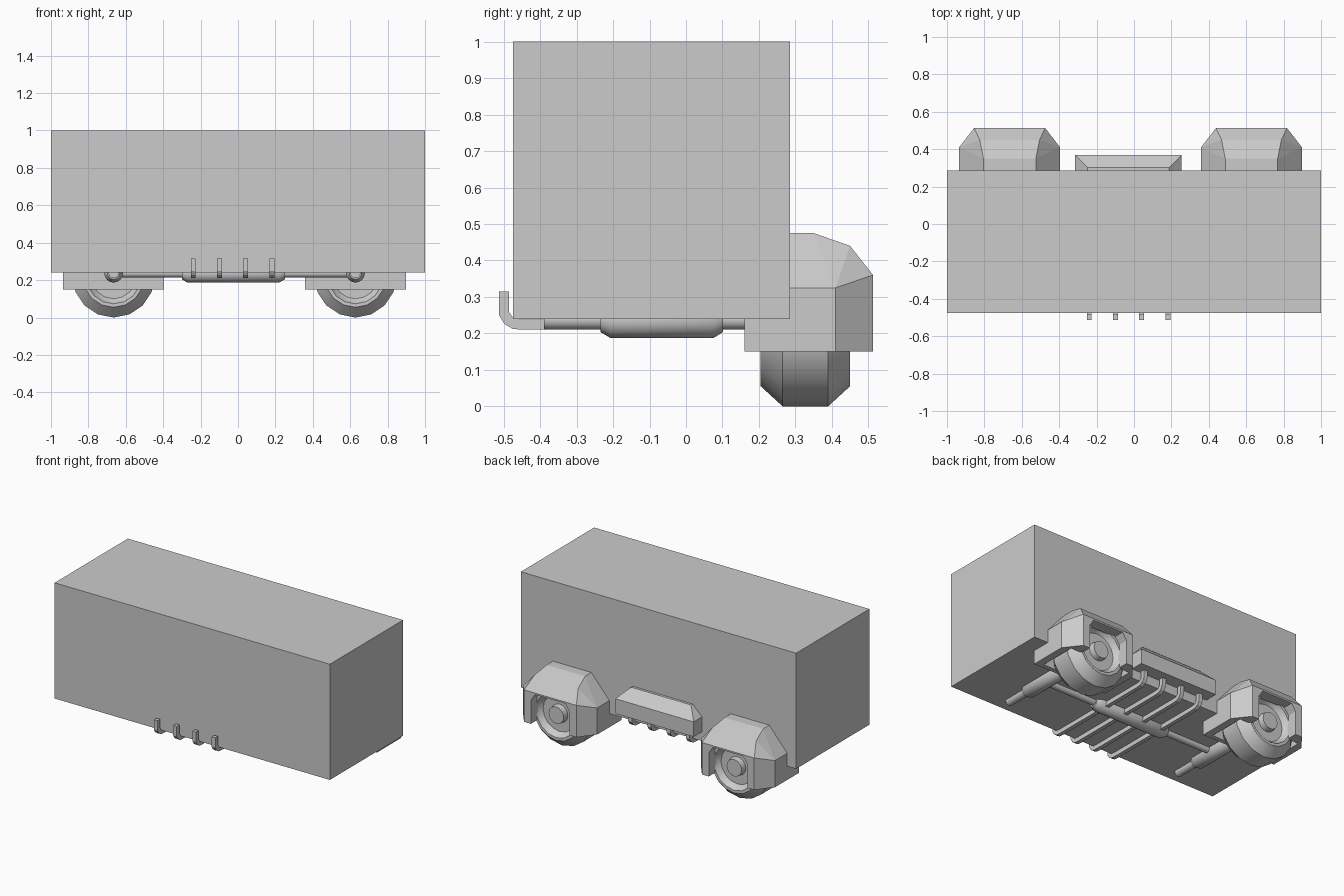
import bpy, bmesh, math
from mathutils import Matrix

if "Cube" in bpy.data.objects:
    bpy.data.objects.remove(bpy.data.objects["Cube"])

WHEELS = {"left": -0.665, "right": 0.628}


def finish(name, bm):
    bmesh.ops.recalc_face_normals(bm, faces=bm.faces)
    me = bpy.data.meshes.new(name)
    bm.to_mesh(me)
    bm.free()
    ob = bpy.data.objects.new(name, me)
    bpy.context.collection.objects.link(ob)
    return ob


def select(ob):
    bpy.ops.object.select_all(action='DESELECT')
    ob.select_set(True)
    bpy.context.view_layer.objects.active = ob


def smooth(ob):
    select(ob)
    bpy.ops.object.shade_smooth_by_angle(angle=math.radians(35))
    return ob


def hull(name, points):
    bm = bmesh.new()
    for p in points:
        bm.verts.new(p)
    bmesh.ops.convex_hull(bm, input=bm.verts)
    bmesh.ops.delete(bm, geom=[v for v in bm.verts if not v.link_faces], context='VERTS')
    bmesh.ops.dissolve_limit(bm, angle_limit=0.02, verts=bm.verts, edges=bm.edges)
    return finish(name, bm)


def lathe(name, profile, axis, centre, sides=16):
    """Revolve (position, radius) pairs around the x or y axis."""
    bm = bmesh.new()
    rings = []
    for t, r in profile:
        ring = []
        for i in range(sides):
            a = 2 * math.pi * i / sides
            u, w = r * math.cos(a), r * math.sin(a)
            ring.append(bm.verts.new((t, u, w) if axis == 'x' else (u, t, w)))
        rings.append(ring)
    for a, b in zip(rings, rings[1:]):
        for i in range(sides):
            j = (i + 1) % sides
            bm.faces.new((a[i], a[j], b[j], b[i]))
    bm.faces.new(rings[0])
    bm.faces.new(rings[-1])
    bmesh.ops.translate(bm, verts=bm.verts, vec=centre)
    return smooth(finish(name, bm))


def cut(ob, cutter):
    cutter.hide_render = True
    mod = ob.modifiers.new("cut", 'BOOLEAN')
    mod.operation = 'DIFFERENCE'
    mod.solver = 'EXACT'
    mod.object = cutter
    select(ob)
    bpy.ops.object.modifier_apply(modifier=mod.name)
    bpy.data.objects.remove(cutter)


def arch(x, outline, y0, y1):
    return hull("wheel_well_cutter",
                [(x + s * u, y, z) for s in (-1, 1) for u, z in outline for y in (y0, y1)])


# Main box body
bm = bmesh.new()
bmesh.ops.create_cube(bm, size=1, matrix=Matrix.Translation((0, -0.095, 0.62))
                      @ Matrix.Diagonal((2, 0.76, 0.76, 1)))
finish("box_body", bm)

# Wheels: tyre, recessed rim and hub, same on both faces
half = [(0, 0.02), (0, 0.055), (0.035, 0.06), (0.035, 0.12), (0.012, 0.142),
        (0, 0.147), (0, 0.165), (0.06, 0.22)]
wheel = [(0.205 + t, r) for t, r in half] + [(0.45 - t, r) for t, r in reversed(half)]

# Faceted fender: half width, y, z
fender = [(0.27, 0.16, 0.15), (0.27, 0.16, 0.325), (0.14, 0.16, 0.475),
          (0.27, 0.41, 0.15), (0.27, 0.41, 0.325), (0.14, 0.35, 0.475),
          (0.19, 0.513, 0.15), (0.19, 0.513, 0.36), (0.16, 0.45, 0.44)]

# Stepped axle: narrow ends and thick middle
axle = [(-0.39, 0.027), (-0.235, 0.027), (-0.235, 0.033), (-0.207, 0.05),
        (0.075, 0.05), (0.102, 0.033), (0.102, 0.027), (0.22, 0.027)]

for side, x in WHEELS.items():
    lathe(side + "_wheel", wheel, 'y', (x, 0, 0.22))
    lathe(side + "_axle", axle, 'y', (x, 0, 0.237))
    ob = hull(side + "_fender", [(x + s * u, y, z) for s in (-1, 1) for u, y, z in fender])
    cut(ob, arch(x, [(0.222, 0.1), (0.222, 0.31), (0.13, 0.42)], 0.19, 0.44))
    cut(ob, arch(x, [(0.14, 0.1), (0.14, 0.305), (0.11, 0.35)], 0.40, 0.60))

# Long shaft joining the axles
shaft = [(WHEELS["left"], 0.023), (-0.3, 0.023), (-0.3, 0.033), (-0.27, 0.05),
         (0.22, 0.05), (0.25, 0.033), (0.25, 0.023), (WHEELS["right"], 0.023)]
lathe("long_shaft", shaft, 'x', (0, -0.07, 0.237))

# Four flat hooks running under the box, bent up at both ends
outer = [(-0.513, 0.315), (-0.513, 0.25), (-0.498, 0.226), (-0.475, 0.212), (-0.44, 0.21)]
inner = [(-0.44, 0.238), (-0.46, 0.239), (-0.475, 0.244), (-0.485, 0.258), (-0.485, 0.315)]


def back(pts):
    return [(-0.19 - y, z) for y, z in reversed(pts)]


outline = outer + back(outer) + back(inner) + inner
for i in range(4):
    bm = bmesh.new()
    x = -0.252 + i * 0.14
    face = bm.faces.new([bm.verts.new((x, y, z)) for y, z in outline])
    ext = bmesh.ops.extrude_face_region(bm, geom=[face])
    bmesh.ops.translate(bm, vec=(0.026, 0, 0),
                        verts=[v for v in ext["geom"] if isinstance(v, bmesh.types.BMVert)])
    finish(f"under_hook_{i + 1}", bm)

# Sloped step board on the back between the fenders
board = [(0.285, 0.285, 0.30), (0.285, 0.37, 0.30), (0.285, 0.37, 0.398),
         (0.218, 0.302, 0.465), (0.218, 0.285, 0.465), (0.285, 0.285, 0.398)]
hull("step_board", [(-0.03 + s * u, y, z) for s in (-1, 1) for u, y, z in board])
